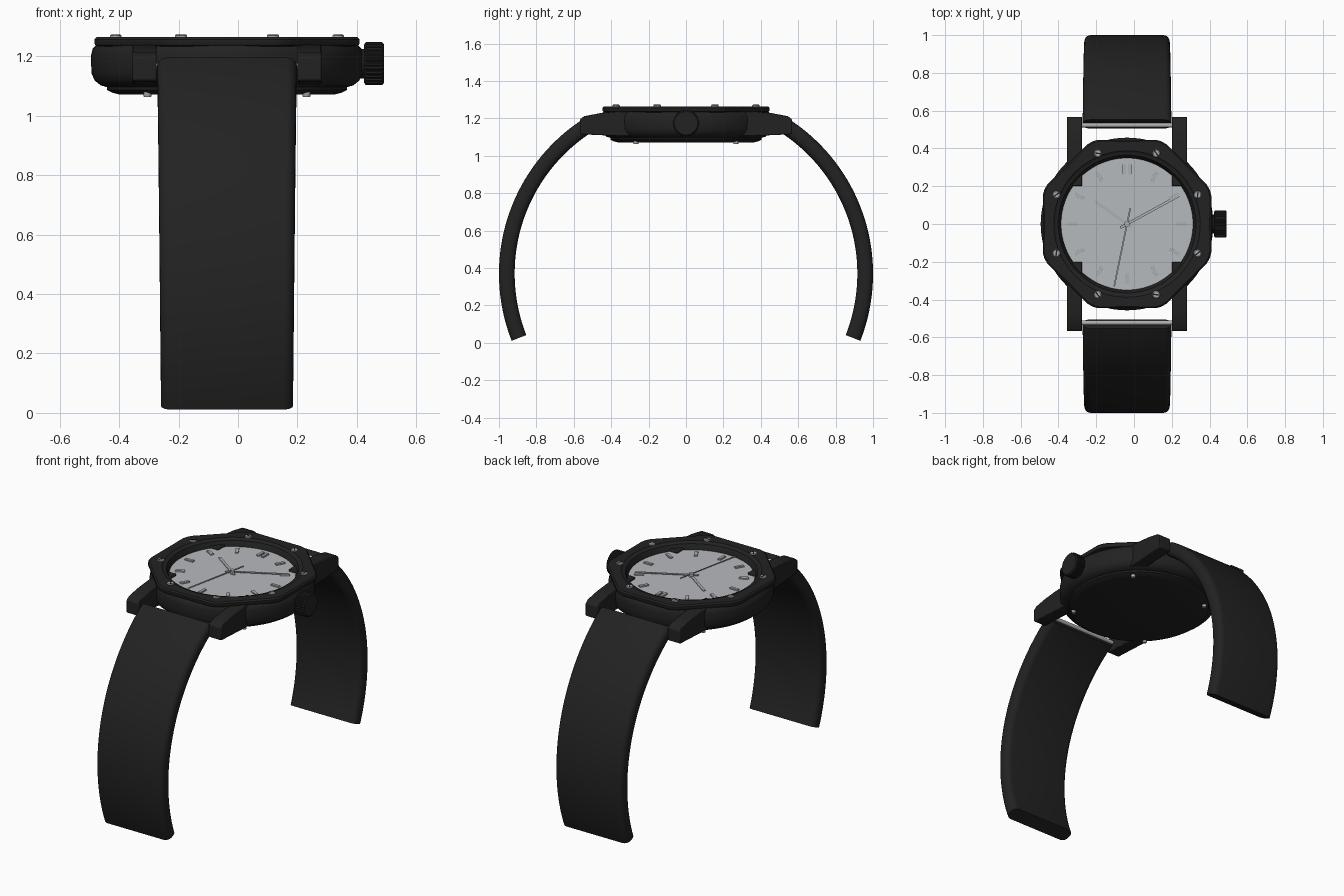
import bpy, bmesh, math
from math import sin, cos, pi, radians
from mathutils import Matrix, Vector

if "Cube" in bpy.data.objects:
    bpy.data.objects.remove(bpy.data.objects["Cube"], do_unlink=True)

CX = -0.037          # the watch head sits left of centre, the crown balances it
SEG = 96
parts = []


def material(name, rgb):
    m = bpy.data.materials.new(name)
    m.use_nodes = True
    m.diffuse_color = (*rgb, 1)
    node = next(n for n in m.node_tree.nodes if n.type == 'BSDF_PRINCIPLED')
    node.inputs["Base Color"].default_value = (*rgb, 1)
    node.inputs["Roughness"].default_value = 0.6
    return m


BLACK = material("matte black", (0.016, 0.016, 0.016))
DIAL = material("pale grey dial", (0.47, 0.49, 0.51))
STEEL = material("steel grey", (0.42, 0.43, 0.44))


def add(name, bm, mat, matrix=None):
    bmesh.ops.recalc_face_normals(bm, faces=bm.faces[:])
    me = bpy.data.meshes.new(name)
    bm.to_mesh(me)
    bm.free()
    if matrix:
        me.transform(matrix)
    me.materials.append(mat)
    ob = bpy.data.objects.new(name, me)
    bpy.context.collection.objects.link(ob)
    parts.append(ob)
    return ob


def loft(bm, rings, caps=True, loop=False):
    """Skin a list of closed point rings."""
    vs = [[bm.verts.new(p) for p in r] for r in rings]
    n = len(vs[0])
    pairs = list(zip(vs, vs[1:])) + ([(vs[-1], vs[0])] if loop else [])
    for a, b in pairs:
        for i in range(n):
            j = (i + 1) % n
            bm.faces.new((a[i], a[j], b[j], b[i]))
    if caps and not loop:
        bm.faces.new(vs[0])
        bm.faces.new(vs[-1])


def lathe(name, profile, mat, matrix=None, seg=SEG, shape=None, loop=False):
    """Turn (radius, z) points; shape gives an extra scale per angle."""
    bm = bmesh.new()
    rings = []
    for r, z in profile:
        ring = []
        for i in range(seg):
            a = 2 * pi * i / seg
            k = r(a) if callable(r) else r
            if shape:
                k *= shape(i)
            ring.append((k * cos(a), k * sin(a), z))
        rings.append(ring)
    loft(bm, rings, loop=loop)
    return add(name, bm, mat, matrix or Matrix.Translation((CX, 0, 0)))


def box(name, size, matrix, mat, bevel=0):
    bm = bmesh.new()
    bmesh.ops.create_cube(bm, size=1)
    bmesh.ops.scale(bm, vec=size, verts=bm.verts)
    if bevel:
        bmesh.ops.bevel(bm, geom=bm.edges[:], offset=bevel, segments=2, affect='EDGES')
    return add(name, bm, mat, matrix)


# Case and back cover
lathe("case", [(0.40, 1.095), (0.425, 1.102), (0.445, 1.118), (0.455, 1.14), (0.457, 1.17),
               (0.457, 1.205), (0.452, 1.225), (0.44, 1.238), (0.36, 1.238), (0.36, 1.215)], BLACK)
lathe("back_cover", [(0.365, 1.072), (0.385, 1.077), (0.403, 1.086), (0.405, 1.10)], BLACK)


# Octagonal bezel with clipped corners and a round opening
def octagon(inset):
    def radius(a):
        off = (a + pi / 8) % (pi / 4) - pi / 8
        return min(0.446 / cos(off), 0.474) - inset
    return radius


lathe("bezel", [(octagon(0.004), 1.236), (octagon(0), 1.242), (octagon(0), 1.257),
                (octagon(0.008), 1.265), (0.388, 1.265), (0.38, 1.258), (0.365, 1.256),
                (0.347, 1.222), (0.347, 1.215)], BLACK, loop=True)
lathe("dial", [(0.35, 1.218), (0.35, 1.226)], DIAL)

# Bezel screws with slots
for i in range(8):
    a = radians(22.5 + 45 * i)
    pos = Matrix.Translation((CX + 0.405 * cos(a), 0.405 * sin(a), 1.26))
    lathe("bezel_screw_%d" % i, [(0.02, 0), (0.02, 0.009), (0.016, 0.012)], STEEL, pos, 20)
    box("screw_slot_%d" % i, (0.036, 0.007, 0.002),
        pos @ Matrix.Translation((0, 0, 0.0122)) @ Matrix.Rotation(a + pi / 3, 4, 'Z'), BLACK)

# Back cover screws
for i in range(4):
    a = radians(45 + 90 * i)
    lathe("back_screw_%d" % i, [(0.011, 1.062), (0.013, 1.065), (0.013, 1.085)], STEEL,
          Matrix.Translation((CX + 0.378 * cos(a), 0.378 * sin(a), 0)), 16)

# Hour markers, doubled at twelve
for i in range(12):
    turn = Matrix.Translation((CX, 0, 1.229)) @ Matrix.Rotation(-i * pi / 6, 4, 'Z')
    for dx in ((-0.015, 0.015) if i == 0 else (0,)):
        box("hour_marker", (0.02, 0.055, 0.01),
            turn @ Matrix.Translation((dx, 0.29, 0)), STEEL, 0.002)


# Hands
def hand(name, tip, tail, width, z):
    tip = Vector(tip)
    length = tip.length + tail
    place = (Matrix.Translation((CX, 0, z))
             @ Matrix.Rotation(math.atan2(tip.y, tip.x), 4, 'Z')
             @ Matrix.Translation(((tip.length - tail) / 2, 0, 0)))
    box(name, (length, width, 0.005), place, STEEL, 0.001)


hand("hour_hand", (-0.17, 0.12), 0.03, 0.017, 1.231)
hand("minute_hand", (0.275, 0.15), 0.04, 0.014, 1.237)
hand("second_hand", (-0.068, -0.33), 0.085, 0.008, 1.243)
lathe("hand_hub", [(0.014, 1.226), (0.014, 1.248)], STEEL, seg=20)

# Knurled crown on its stem, axis along x
along_x = Matrix.Translation((0, 0, 1.175)) @ Matrix.Rotation(pi / 2, 4, 'Y')
lathe("crown_stem", [(0.05, 0.39), (0.05, 0.435)], BLACK, along_x, 32)
lathe("crown", [(0.064, 0.424), (0.072, 0.43), (0.072, 0.485), (0.065, 0.491)], BLACK, along_x,
      112, lambda i: 1 if i % 4 < 2 else 0.94)

# Lugs
LUG = [(0.2, 1.238), (0.36, 1.238), (0.46, 1.228), (0.545, 1.212), (0.567, 1.195),
       (0.567, 1.12), (0.555, 1.115), (0.34, 1.105), (0.2, 1.105)]
for sx in (-1, 1):
    for sy in (-1, 1):
        bm = bmesh.new()
        loft(bm, [[(CX + sx * x, sy * y, z) for y, z in LUG] for x in (0.237, 0.318)])
        ob = add("%s_%s_lug" % ("front" if sy < 0 else "back", "left" if sx > 0 else "right"),
                 bm, BLACK)
        mod = ob.modifiers.new("soft_edges", 'BEVEL')
        mod.width, mod.segments, mod.limit_method = 0.005, 2, 'ANGLE'


# Curved straps, swept along an arc with a rounded section
def section(half, thick, corner):
    """Rounded rectangle as (x, radial offset) points."""
    pts = []
    for q, (u, v) in enumerate(((1, 1), (-1, 1), (-1, -1), (1, -1))):
        for k in range(6):
            a = (q + k / 5) * pi / 2
            pts.append((u * (half - corner) + corner * cos(a),
                        v * (thick - corner) + corner * sin(a)))
    return pts


STEPS = 48
for name, sy in (("front", -1), ("back", 1)):
    rings = []
    for s in range(STEPS + 1):
        t = s / STEPS
        a = radians(57 - 78.4 * t)
        half = 0.235 - 0.013 * t
        rings.append([(CX + x, sy * (0.016 + (0.942 + o) * cos(a)), 0.37 + (0.942 + o) * sin(a))
                      for x, o in section(half, 0.042, 0.034)])
    bm = bmesh.new()
    loft(bm, rings)
    add(name + "_strap", bm, BLACK)
    # Spring bar between the lugs
    lathe(name + "_spring_bar", [(0.012, CX - 0.24), (0.012, CX + 0.24)], STEEL,
          Matrix.Translation((0, sy * 0.523, 1.165)) @ Matrix.Rotation(pi / 2, 4, 'Y'), 16)

# Smooth the round surfaces, keep hard edges
bpy.ops.object.select_all(action='DESELECT')
for ob in parts:
    ob.select_set(True)
bpy.context.view_layer.objects.active = parts[0]
bpy.ops.object.shade_smooth_by_angle(angle=radians(35))
